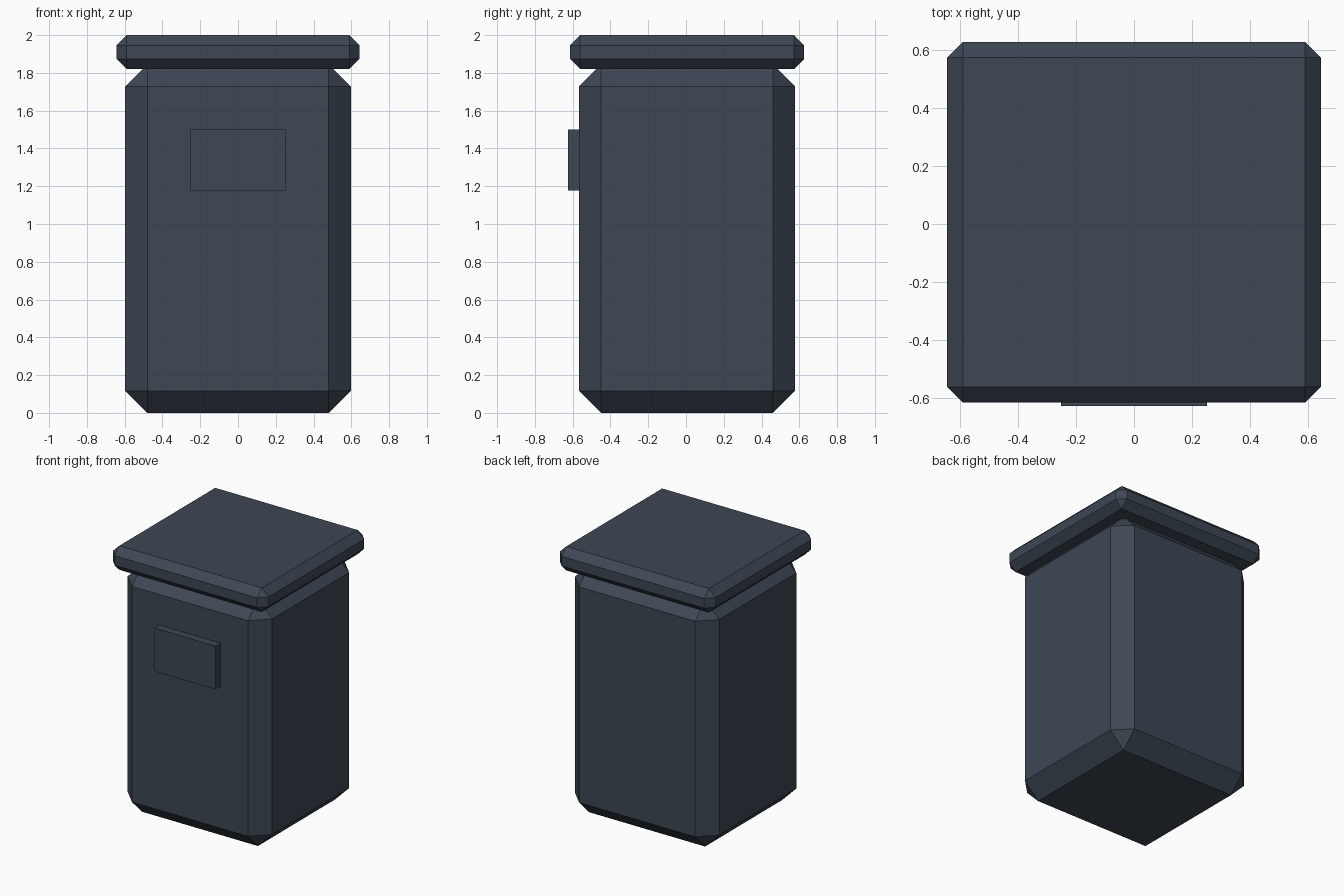
import bpy
import bmesh
from mathutils import Vector

cube = bpy.data.objects.get("Cube")
if cube:
    bpy.data.objects.remove(cube, do_unlink=True)


def make_material(name, colour):
    mat = bpy.data.materials.new(name)
    mat.use_nodes = True
    mat.diffuse_color = colour
    mat.node_tree.nodes["Principled BSDF"].inputs["Base Color"].default_value = colour
    return mat


def make_box(name, low, high, mat, chamfer=0.0):
    """Box between two corners, with every edge cut flat by the chamfer width."""
    low, high = Vector(low), Vector(high)
    bm = bmesh.new()
    bmesh.ops.create_cube(bm, size=1)
    bmesh.ops.scale(bm, vec=high - low, verts=bm.verts)
    if chamfer:
        bmesh.ops.bevel(bm, geom=bm.edges[:], offset=chamfer,
                        segments=1, affect='EDGES')
    mesh = bpy.data.meshes.new(name)
    bm.to_mesh(mesh)
    bm.free()
    mesh.materials.append(mat)
    obj = bpy.data.objects.new(name, mesh)
    obj.location = (low + high) / 2
    bpy.context.collection.objects.link(obj)
    return obj


slate = make_material("slate_grey", (0.047, 0.063, 0.088, 1))

# Tall chamfered container, its top tucked into the lid
make_box("bin_body", (-0.597, -0.567, 0), (0.597, 0.577, 1.845), slate, 0.117)
# Overhanging lid
make_box("lid", (-0.643, -0.614, 1.82), (0.643, 0.626, 2), slate, 0.054)
# Raised plate on the front
make_box("front_plate", (-0.252, -0.626, 1.177), (0.252, -0.56, 1.5), slate)
